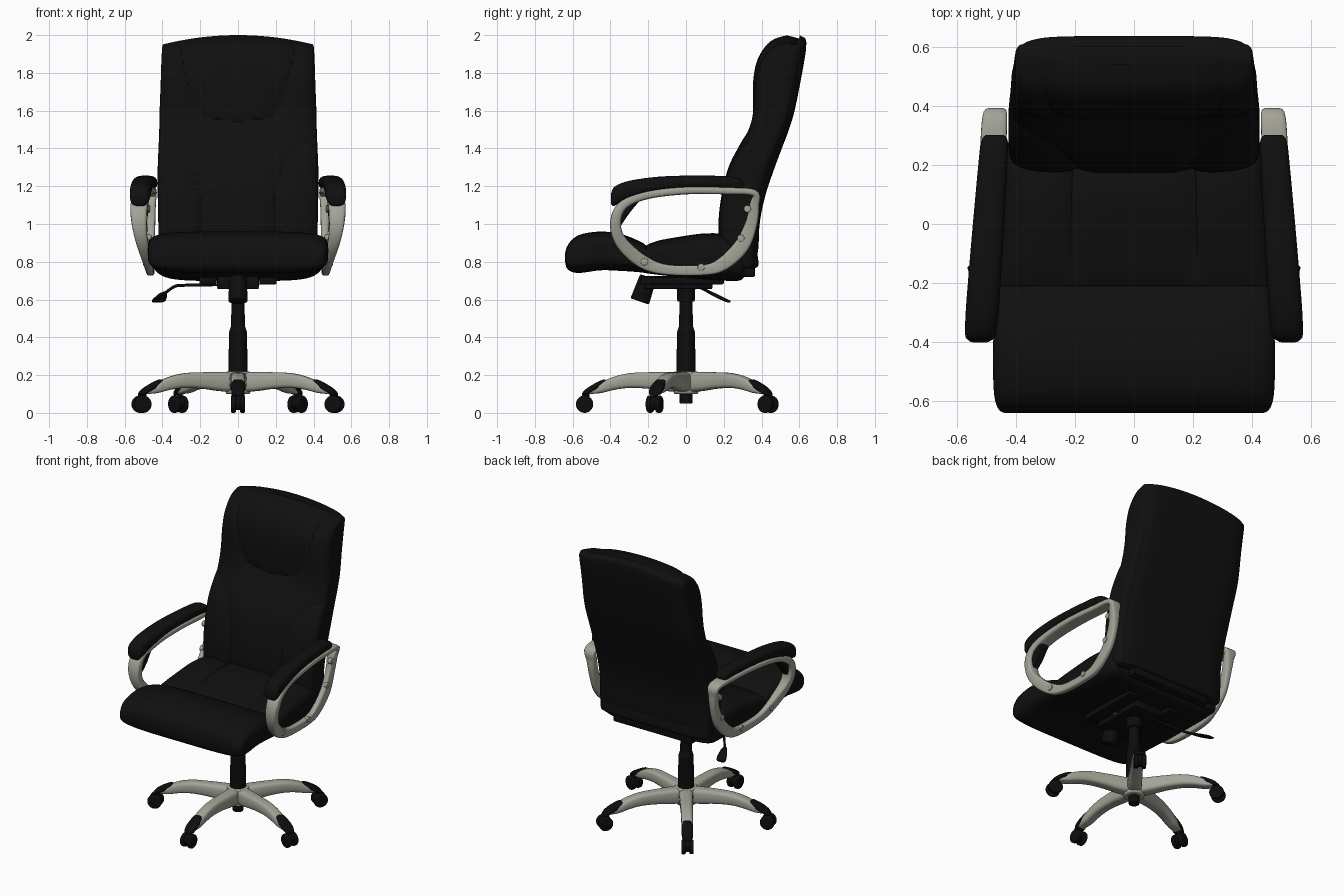
import bpy, bmesh, math
from mathutils import Vector, Matrix

if "Cube" in bpy.data.objects:
    bpy.data.objects.remove(bpy.data.objects["Cube"])


def material(name, rgb):
    m = bpy.data.materials.new(name)
    m.diffuse_color = (*rgb, 1)
    m.use_nodes = True
    m.node_tree.nodes["Principled BSDF"].inputs["Base Color"].default_value = m.diffuse_color
    return m


LEATHER = material("black leather", (0.005, 0.005, 0.005))
PLASTIC = material("black plastic", (0.004, 0.004, 0.004))
SILVER = material("warm silver", (0.37, 0.365, 0.31))


def finish(name, bm, mat, angle=40):
    bmesh.ops.recalc_face_normals(bm, faces=bm.faces)
    me = bpy.data.meshes.new(name)
    bm.to_mesh(me)
    bm.free()
    me.materials.append(mat)
    me.polygons.foreach_set("use_smooth", [True] * len(me.polygons))
    me.set_sharp_from_angle(angle=math.radians(angle))
    ob = bpy.data.objects.new(name, me)
    bpy.context.collection.objects.link(ob)
    return ob


def spline(rows, n, closed=False):
    """Catmull-Rom interpolation through rows of numbers."""
    k, out = len(rows), []
    at = lambda i: rows[i % k] if closed else rows[max(0, min(k - 1, i))]
    for i in range(k if closed else k - 1):
        for j in range(n):
            t = j / n
            out.append([0.5 * (2 * b + (c - a) * t + (2 * a - 5 * b + 4 * c - d) * t * t
                               + (3 * b - a - 3 * c + d) * t ** 3)
                        for a, b, c, d in zip(at(i - 1), at(i), at(i + 1), at(i + 2))])
    if not closed:
        out.append(list(rows[-1]))
    return out


def skin(bm, rings, closed=False):
    vs = [[bm.verts.new(p) for p in r] for r in rings]
    n = len(vs[0])
    for a, b in zip(vs, vs[1:] + vs[:1] if closed else vs[1:]):
        for i in range(n):
            bm.faces.new((a[i], a[(i + 1) % n], b[(i + 1) % n], b[i]))
    if not closed:
        bm.faces.new(vs[0])
        bm.faces.new(vs[-1])


def loft(name, rows, p, place, mat, n=12, sub=4, groove=None):
    """Rows are (station, top, bottom, half width); sections are superellipses."""
    rings = []
    for a, top, bot, hw in spline(rows, sub):
        ring, mid, hh = [], (top + bot) / 2, (top - bot) / 2
        for side in (1, -1):
            for i in range(n):
                s = math.sin(math.pi / 2 * (2 * i / n - 1)) * side
                h = max(0, 1 - abs(s) ** p) ** (1 / p) * side
                x, y = s * hw, mid + h * hh
                if groove:
                    y -= side * groove(abs(x), a, side) * min(1, abs(h))
                ring.append(place(x, a, y))
        rings.append(ring)
    bm = bmesh.new()
    skin(bm, rings)
    return finish(name, bm, mat)


def cyl(name, p0, p1, r0, r1, mat, bevel=0.0):
    p0, p1 = Vector(p0), Vector(p1)
    d = p1 - p0
    bm = bmesh.new()
    bmesh.ops.create_cone(bm, cap_ends=True, segments=28, radius1=r0, radius2=r1, depth=d.length)
    if bevel:
        rim = [e for e in bm.edges if abs(e.verts[0].co.z - e.verts[1].co.z) < 1e-5]
        bmesh.ops.bevel(bm, geom=rim, offset=bevel, segments=3, affect='EDGES', profile=0.5)
    rot = d.to_track_quat('Z', 'Y').to_matrix().to_4x4()
    bm.transform(Matrix.Translation((p0 + p1) / 2) @ rot)
    return finish(name, bm, mat)


def box(name, c, size, mat):
    bm = bmesh.new()
    bmesh.ops.create_cube(bm, size=1)
    bm.transform(Matrix.Translation(c) @ Matrix.Diagonal((*size, 1)))
    bmesh.ops.bevel(bm, geom=bm.edges[:], offset=0.008, segments=2, affect='EDGES', profile=0.5)
    return finish(name, bm, mat)


def seam(d):
    """Stitched groove: narrow crease plus soft hollow."""
    return 0.010 * math.exp(-(d / 0.009) ** 2) + 0.010 * math.exp(-(d / 0.045) ** 2)


def line_dist(x, y, pts):
    q, best = Vector((x, y)), 9
    for a, b in zip(pts, pts[1:]):
        a, d = Vector(a), Vector(b) - Vector(a)
        t = max(0, min(1, (q - a).dot(d) / d.length_squared))
        best = min(best, (q - a - d * t).length)
    return best


# Backrest with headrest and side wing seams
HEAD = spline([(0.31, 2.05), (0.295, 1.92), (0.26, 1.73), (0.21, 1.6), (0.16, 1.56), (0, 1.54)], 3)
WING = spline([(0.45, 1.47), (0.34, 1.42), (0.26, 1.34), (0.21, 1.2), (0.19, 1.05), (0.19, 0.8)], 3)


def back_groove(x, z, side):
    if side > 0:  # rear panel border
        return 0.4 * seam(min(abs(x - 0.375), abs(z - 0.84)))
    return seam(min(line_dist(x, z, HEAD), line_dist(x, z, WING)))


def back_place(x, z, y):
    return (x, y, z - 0.05 * (x / 0.4) ** 2 * max(0, min(1, (z - 1.6) / 0.4)))


loft("backrest", [
    (0.765, 0.36, 0.29, 0.39), (0.78, 0.383, 0.22, 0.41), (0.85, 0.385, 0.185, 0.42),
    (1.0, 0.39, 0.172, 0.422), (1.15, 0.42, 0.188, 0.425), (1.3, 0.47, 0.225, 0.425),
    (1.42, 0.515, 0.285, 0.42), (1.5, 0.545, 0.33, 0.417), (1.6, 0.575, 0.352, 0.415),
    (1.75, 0.605, 0.355, 0.41), (1.86, 0.625, 0.375, 0.407), (1.94, 0.636, 0.42, 0.404),
    (1.98, 0.632, 0.47, 0.402), (2.0, 0.60, 0.54, 0.398)],
    5, back_place, LEATHER, n=72, sub=7, groove=back_groove)


# Seat cushion with front roll
def seat_groove(x, y, side):
    if side < 0:
        return 0
    return seam(min(abs(y + 0.21), line_dist(x, y, [(0.21, -0.21), (0.205, 0.4)])))


loft("seat", [
    (-0.64, 0.845, 0.80, 0.44), (-0.63, 0.88, 0.765, 0.457), (-0.60, 0.92, 0.745, 0.47),
    (-0.55, 0.947, 0.742, 0.476), (-0.45, 0.96, 0.755, 0.478), (-0.35, 0.948, 0.752, 0.475),
    (-0.25, 0.915, 0.745, 0.468), (-0.2, 0.905, 0.738, 0.463), (-0.12, 0.918, 0.728, 0.457),
    (0, 0.938, 0.715, 0.452), (0.1, 0.95, 0.706, 0.448), (0.2, 0.945, 0.70, 0.44),
    (0.28, 0.90, 0.70, 0.425), (0.31, 0.82, 0.72, 0.40)],
    4.5, lambda x, y, z: (x, y, z), LEATHER, n=64, sub=6, groove=seat_groove)
box("back_bracket", (0, 0.3, 0.755), (0.6, 0.13, 0.07), PLASTIC)

# Armrests: closed loop frame, pad and bolts on each side
LOOP = [  # y, z, x, half thickness, half width
    (0.36, 1.165, 0.472, 0.018, 0.042), (0.2, 1.176, 0.48, 0.019, 0.045),
    (0, 1.177, 0.495, 0.02, 0.048), (-0.2, 1.155, 0.51, 0.022, 0.046),
    (-0.32, 1.11, 0.522, 0.025, 0.046), (-0.368, 1.04, 0.525, 0.028, 0.043),
    (-0.366, 0.95, 0.517, 0.03, 0.036), (-0.315, 0.87, 0.497, 0.035, 0.03),
    (-0.22, 0.795, 0.475, 0.035, 0.023), (-0.1, 0.758, 0.466, 0.027, 0.02),
    (0.1, 0.757, 0.462, 0.028, 0.02), (0.2, 0.792, 0.46, 0.036, 0.02),
    (0.295, 0.885, 0.46, 0.04, 0.02), (0.345, 1.0, 0.46, 0.032, 0.022),
    (0.362, 1.1, 0.465, 0.026, 0.03)]
PAD = [(-0.398, 1.155, 1.11, 0.03), (-0.385, 1.19, 1.095, 0.049), (-0.35, 1.213, 1.11, 0.054),
       (-0.28, 1.233, 1.14, 0.056), (-0.15, 1.25, 1.175, 0.055), (0, 1.256, 1.19, 0.053),
       (0.2, 1.254, 1.19, 0.049), (0.28, 1.242, 1.185, 0.045), (0.302, 1.215, 1.195, 0.03)]
for sx, tag in ((1, "right"), (-1, "left")):
    path, rings = spline(LOOP, 5, True), []
    for i, (y, z, x, t, w) in enumerate(path):
        a, b = path[i - 1], path[(i + 1) % len(path)]
        tan = Vector((b[0] - a[0], b[1] - a[1])).normalized()
        ring = []
        for k in range(20):
            c, s = math.cos(k * math.pi / 10), math.sin(k * math.pi / 10)
            u = math.copysign(abs(c) ** 0.5, c) * w
            v = math.copysign(abs(s) ** 0.5, s) * t
            ring.append((sx * (x + u), y - tan.y * v, z + tan.x * v))
        rings.append(ring)
    bm = bmesh.new()
    skin(bm, rings, True)
    finish(tag + "_arm_frame", bm, SILVER)
    centre = lambda y: 0.493 - 0.072 * y
    loft(tag + "_arm_pad", PAD, 2.8,
         lambda x, y, z: (sx * (centre(y) + x), y, z), LEATHER, n=20)
    # lining of the pad inside the front bend
    loft(tag + "_arm_pad_lining", [(0.99, -0.345, -0.35, 0.02), (1.05, -0.305, -0.35, 0.036),
                                   (1.10, -0.265, -0.34, 0.038), (1.15, -0.22, -0.3, 0.036)], 4,
         lambda x, z, y: (sx * (0.512 + x), y, z), LEATHER)
    for y, z, x in ((0.325, 1.08, 0.487), (0.29, 0.925, 0.479), (0.08, 0.772, 0.481), (-0.22, 0.80, 0.497)):
        cyl(tag + "_arm_bolt", (sx * (x - 0.02), y, z), (sx * (x + 0.006), y, z), 0.019, 0.019, SILVER, 0.003)

# Tilt mechanism, tension knob and height lever
box("tilt_mechanism", (0, -0.04, 0.69), (0.22, 0.36, 0.07), PLASTIC)
for sx in (1, -1):
    box("seat_rail", (sx * 0.16, -0.02, 0.70), (0.09, 0.44, 0.04), PLASTIC)
    cyl("pivot_pin", (sx * 0.10, -0.055, 0.69), (sx * 0.12, -0.055, 0.69), 0.013, 0.013, SILVER)
cyl("tension_knob", (0, -0.245, 0.59), (0, -0.20, 0.72), 0.052, 0.045, PLASTIC, 0.008)
cu = bpy.data.curves.new("height_lever", 'CURVE')
cu.dimensions, cu.bevel_depth, cu.use_fill_caps = '3D', 0.008, True
sp = cu.splines.new('POLY')
sp.points.add(3)
for pt, co in zip(sp.points, [(-0.05, 0.05, 0.68), (-0.32, 0.06, 0.675), (-0.345, 0.075, 0.665), (-0.40, 0.15, 0.625)]):
    pt.co = (*co, 1)
cu.materials.append(PLASTIC)
bpy.context.collection.objects.link(bpy.data.objects.new("height_lever", cu))
loft("lever_paddle", [(0.13, 0.642, 0.626, 0.012), (0.16, 0.632, 0.61, 0.025),
                      (0.21, 0.606, 0.588, 0.035), (0.235, 0.594, 0.584, 0.028)], 3,
     lambda x, y, z: (-0.39 - (y - 0.13) * 0.35 + x, y, z), PLASTIC)

# Gas lift column
for z0, z1, r0, r1 in ((0.05, 0.12, 0.033, 0.036), (0.2, 0.43, 0.052, 0.047), (0.43, 0.46, 0.047, 0.037),
                       (0.45, 0.62, 0.037, 0.034), (0.59, 0.72, 0.046, 0.052)):
    cyl("column", (0, 0, z0), (0, 0, z1), r0, r1, PLASTIC)

# Five-star base with twin-wheel casters
cyl("base_hub", (0, 0, 0.10), (0, 0, 0.218), 0.065, 0.07, SILVER, 0.01)
for k in range(5):
    ang = math.radians(-90 + 72 * k)
    c, s = math.cos(ang), math.sin(ang)
    put = lambda x, r, z: (r * c - x * s, r * s + x * c, z)
    loft("base_leg", [(0.02, 0.216, 0.112, 0.046), (0.1, 0.216, 0.115, 0.044), (0.2, 0.215, 0.128, 0.04),
                      (0.3, 0.21, 0.132, 0.038), (0.38, 0.192, 0.122, 0.037), (0.45, 0.162, 0.105, 0.035),
                      (0.51, 0.128, 0.10, 0.026)], 3.5, put, SILVER)
    loft("leg_cap", [(0.42, 0.172, 0.155, 0.018), (0.44, 0.176, 0.135, 0.03), (0.49, 0.152, 0.115, 0.036),
                     (0.53, 0.126, 0.095, 0.034), (0.55, 0.105, 0.092, 0.022)], 3.5, put, PLASTIC)
    cyl("caster_stem", put(0, 0.525, 0.05), put(0, 0.525, 0.115), 0.014, 0.014, PLASTIC)
    cyl("caster_hood", put(-0.013, 0.535, 0.052), put(0.013, 0.535, 0.052), 0.038, 0.038, PLASTIC)
    for sx in (1, -1):
        cyl("caster_wheel", put(sx * 0.011, 0.537, 0.046), put(sx * 0.038, 0.537, 0.046),
            0.046, 0.046, PLASTIC, 0.008)
